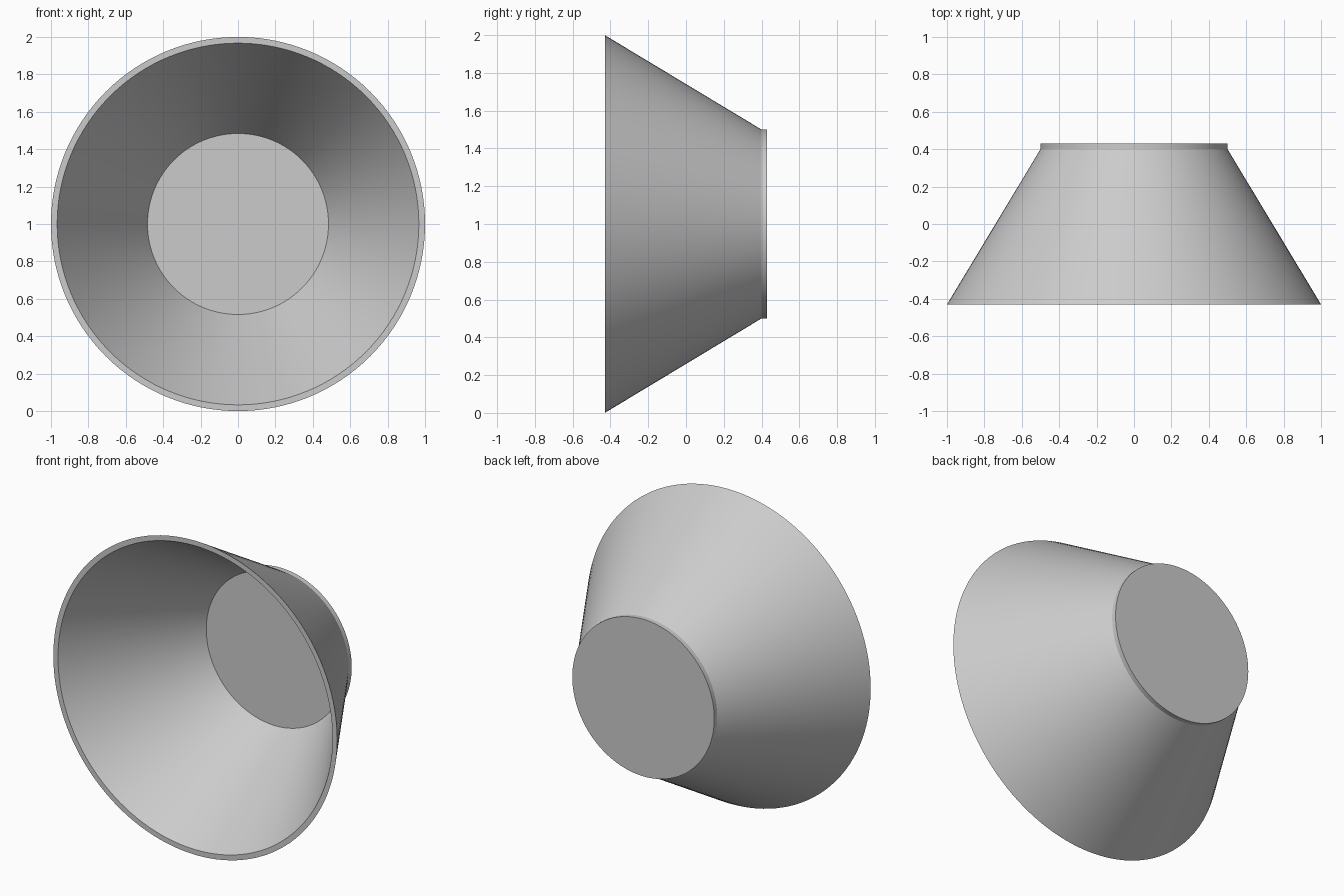
import bpy, bmesh, math
from mathutils import Vector, Matrix

if "Cube" in bpy.data.objects:
    bpy.data.objects.remove(bpy.data.objects["Cube"])

SEGMENTS = 128
CENTRE_Z = 1.0


def lathe(name, profile, closed):
    """Revolve (radius, y) points about the y axis through CENTRE_Z."""
    bm = bmesh.new()
    verts = [bm.verts.new((r, y, 0)) for r, y in profile]
    edges = [bm.edges.new(p) for p in zip(verts, verts[1:])]
    if closed:
        edges.append(bm.edges.new((verts[-1], verts[0])))
    bmesh.ops.spin(bm, geom=verts + edges, cent=(0, 0, 0), axis=(0, 1, 0),
                   angle=math.tau, steps=SEGMENTS, use_merge=True)
    bmesh.ops.remove_doubles(bm, verts=bm.verts, dist=1e-5)
    if not closed:
        # cap the open ends with flat discs
        bmesh.ops.holes_fill(bm, edges=[e for e in bm.edges if e.is_boundary], sides=0)
    bmesh.ops.recalc_face_normals(bm, faces=bm.faces)
    bmesh.ops.translate(bm, verts=bm.verts, vec=(0, 0, CENTRE_Z))
    mesh = bpy.data.meshes.new(name)
    bm.to_mesh(mesh)
    bm.free()
    obj = bpy.data.objects.new(name, mesh)
    bpy.context.collection.objects.link(obj)
    bpy.context.view_layer.objects.active = obj
    obj.select_set(True)
    bpy.ops.object.shade_smooth_by_angle(angle=math.radians(25))
    obj.select_set(False)
    return obj


# Flared shell: outer wall, then the parallel inner wall
lathe("flared_shell", [(1.0, -0.43), (0.5, 0.40), (0.467, 0.40), (0.967, -0.43)], True)

# Flat disc closing the narrow end
lathe("back_plate", [(0.5, 0.372), (0.5, 0.43)], False)
